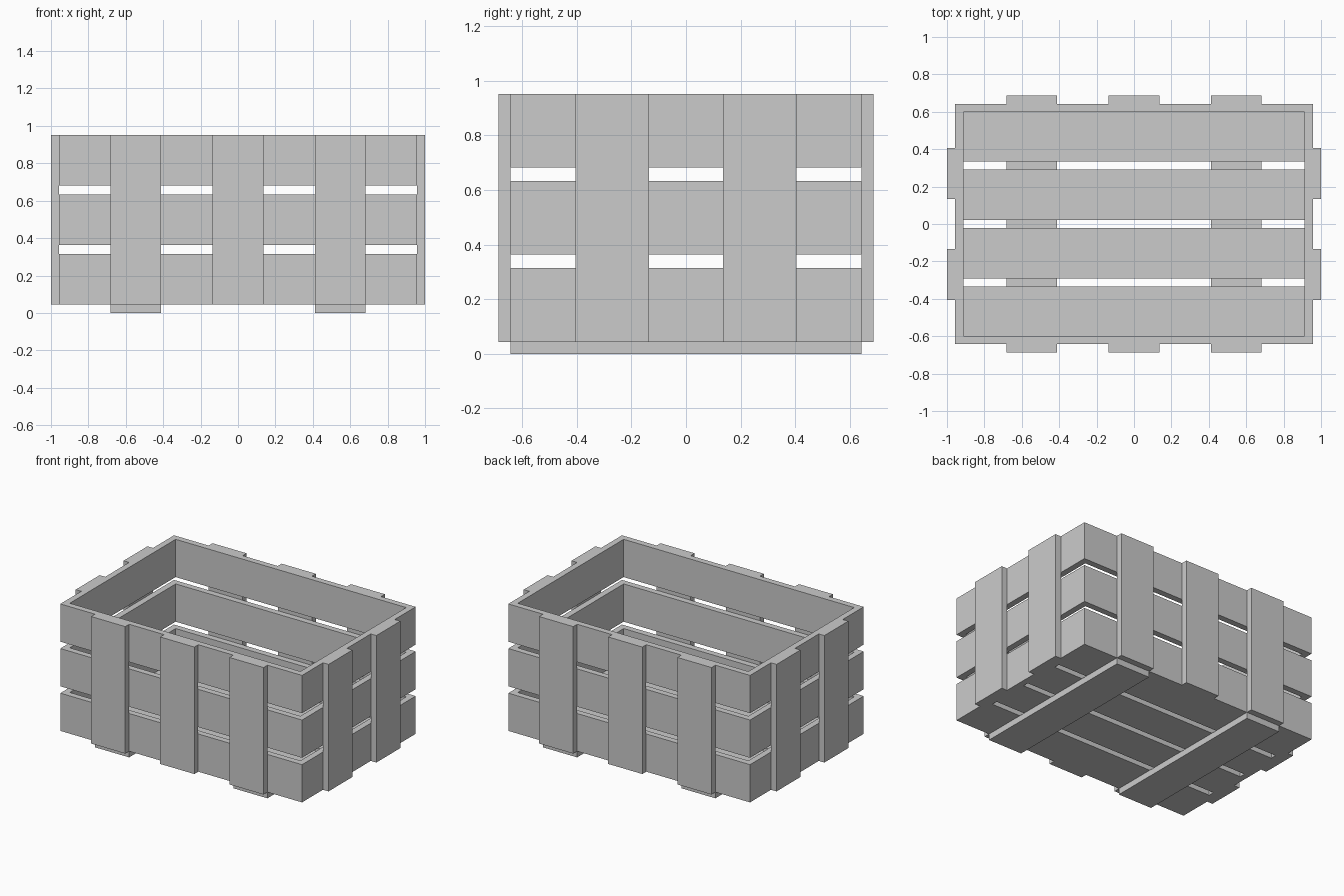
import bpy
import bmesh

cube = bpy.data.objects.get("Cube")
if cube:
    bpy.data.objects.remove(cube, do_unlink=True)

grey = bpy.data.materials.new("plain grey")
grey.use_nodes = True
grey.diffuse_color = (0.6, 0.6, 0.6, 1)
grey.node_tree.nodes["Principled BSDF"].inputs["Base Color"].default_value = (0.6, 0.6, 0.6, 1)

T = 0.044            # board thickness
W = 0.27             # board width
OX, OY = 0.956, 0.642  # outer half size of the walls
TOP = 0.952


def finish(name, bm):
    bmesh.ops.recalc_face_normals(bm, faces=bm.faces)
    mesh = bpy.data.meshes.new(name)
    bm.to_mesh(mesh)
    bm.free()
    mesh.materials.append(grey)
    bpy.context.collection.objects.link(bpy.data.objects.new(name, mesh))


def board(name, centre, size):
    bm = bmesh.new()
    bmesh.ops.create_cube(bm, size=1)
    bmesh.ops.scale(bm, vec=size, verts=bm.verts)
    bmesh.ops.translate(bm, vec=centre, verts=bm.verts)
    finish(name, bm)


def wall_ring(name, z):
    """Four mitred boards around the crate."""
    bm = bmesh.new()
    loops = []
    for x, y in ((OX, OY), (OX - T, OY - T)):
        for h in (z, z + W):
            loops.append([bm.verts.new((sx * x, sy * y, h))
                          for sx, sy in ((-1, -1), (1, -1), (1, 1), (-1, 1))])
    out_low, out_high, in_low, in_high = loops
    cycle = (out_low, out_high, in_high, in_low)
    for a, b in zip(cycle, cycle[1:] + cycle[:1]):
        for i in range(4):
            j = (i + 1) % 4
            bm.faces.new((a[i], a[j], b[j], b[i]))
    finish(name, bm)


# Walls: three stacked rings
pitch = (TOP - T - W) / 2
for i, level in enumerate(("lower", "middle", "upper")):
    wall_ring(level + "_wall_slats", T + i * pitch)

# Floor boards
for i in range(4):
    board(f"floor_board_{i + 1}", (0, (i - 1.5) * 0.312, T * 1.5), (2 * (OX - T), W, T))

# Upright battens
mid, height = (T + TOP) / 2, TOP - T
for side, s in (("front", -1), ("back", 1)):
    for i in (-1, 0, 1):
        board(f"{side}_batten_{i + 2}", (i * 0.547, s * (OY + T / 2), mid), (W, T, height))
for side, s in (("right", -1), ("left", 1)):
    for i, y in enumerate((-0.27, 0.27)):
        board(f"{side}_batten_{i + 1}", (s * (OX + T / 2), y, mid), (T, W, height))

# Runners under the floor
for side, s in (("right", -1), ("left", 1)):
    board(side + "_runner", (s * 0.547, 0, T / 2), (W, 2 * OY, T))
